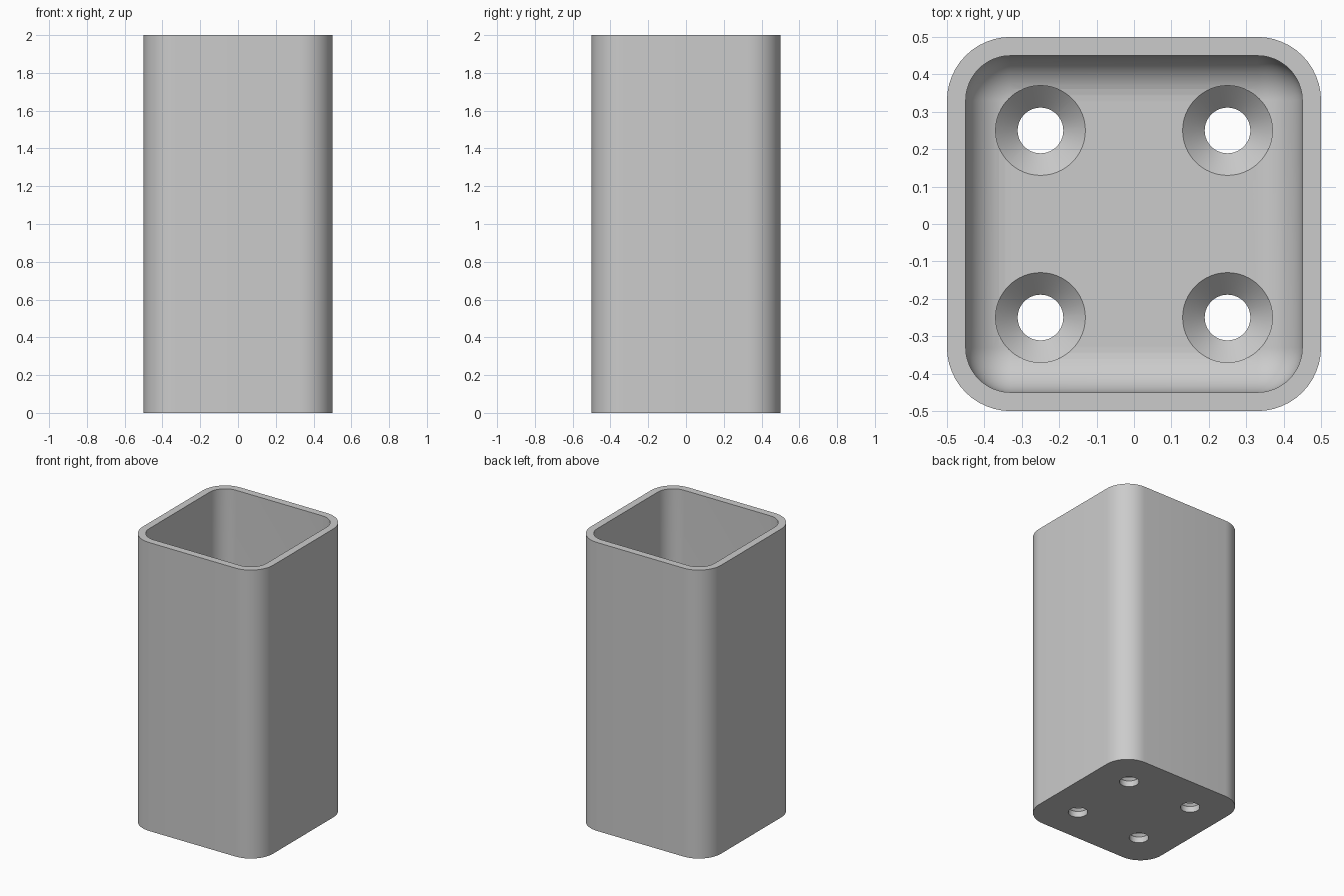
import bpy, bmesh, math

cube = bpy.data.objects.get("Cube")
if cube:
    bpy.data.objects.remove(cube, do_unlink=True)

HEIGHT, FLOOR = 2.0, 0.1
CORNER = 0.33                    # corner arc centre, shared by inside and outside
OUTER_R, INNER_R = 0.17, 0.12    # outside and inside corner radii
HOLE_R, SINK_R, HOLE_POS = 0.061, 0.12, 0.25
ARC, FILLET, ROUND = 12, 12, 64

grey = bpy.data.materials.new("light grey")
grey.use_nodes = True
colour = (0.6, 0.6, 0.6, 1)
grey.diffuse_color = colour
grey.node_tree.nodes["Principled BSDF"].inputs["Base Color"].default_value = colour


def rounded_square(r, z):
    """Points of a square outline with rounded corners."""
    points = []
    for q in range(4):
        mid = math.radians(45 + 90 * q)
        cx = math.copysign(CORNER, math.cos(mid))
        cy = math.copysign(CORNER, math.sin(mid))
        for i in range(ARC + 1):
            a = math.radians(90) * (q + i / ARC)
            points.append((cx + r * math.cos(a), cy + r * math.sin(a), z))
    return points


def circle(r, z, x, y):
    angles = [math.tau * i / ROUND for i in range(ROUND)]
    return [(x + r * math.cos(a), y + r * math.sin(a), z) for a in angles]


def loft(name, outlines):
    """Closed solid skinned through a list of outlines."""
    bm = bmesh.new()
    rings = [[bm.verts.new(p) for p in outline] for outline in outlines]
    for low, high in zip(rings, rings[1:]):
        n = len(low)
        for i in range(n):
            j = (i + 1) % n
            bm.faces.new((low[i], low[j], high[j], high[i]))
    bm.faces.new(rings[0][::-1])
    bm.faces.new(rings[-1])
    bmesh.ops.remove_doubles(bm, verts=bm.verts, dist=0.0001)
    bmesh.ops.recalc_face_normals(bm, faces=bm.faces)
    mesh = bpy.data.meshes.new(name)
    bm.to_mesh(mesh)
    bm.free()
    mesh.materials.append(grey)
    obj = bpy.data.objects.new(name, mesh)
    bpy.context.collection.objects.link(obj)
    return obj


# Square tube with a filleted floor inside
outlines = [rounded_square(OUTER_R, 0), rounded_square(OUTER_R, HEIGHT),
            rounded_square(INNER_R, HEIGHT)]
for i in range(FILLET + 1):
    a = math.radians(90) * i / FILLET
    outlines.append(rounded_square(INNER_R * math.cos(a),
                                   FLOOR + INNER_R * (1 - math.sin(a))))
container = loft("container", outlines)

# Four countersunk holes through the floor
cutters = []
for sx in (-1, 1):
    for sy in (-1, 1):
        x, y = sx * HOLE_POS, sy * HOLE_POS
        cutter = loft("hole_cutter", [
            circle(HOLE_R, -0.1, x, y),
            circle(HOLE_R, FLOOR - (SINK_R - HOLE_R), x, y),
            circle(SINK_R, FLOOR, x, y),
            circle(SINK_R, FLOOR + 0.1, x, y)])
        cutter.hide_render = True
        cutters.append(cutter)
        cut = container.modifiers.new("countersunk hole", 'BOOLEAN')
        cut.operation = 'DIFFERENCE'
        cut.solver = 'EXACT'
        cut.object = cutter

# Bake the holes, then discard the cutters
bpy.context.view_layer.update()
evaluated = container.evaluated_get(bpy.context.evaluated_depsgraph_get())
finished = bpy.data.meshes.new_from_object(evaluated)
container.modifiers.clear()
container.data = finished
for cutter in cutters:
    bpy.data.objects.remove(cutter, do_unlink=True)

# Smooth the rounded surfaces, keeping rims crisp
bpy.ops.object.select_all(action='DESELECT')
container.select_set(True)
bpy.context.view_layer.objects.active = container
bpy.ops.object.shade_smooth_by_angle(angle=math.radians(25))
